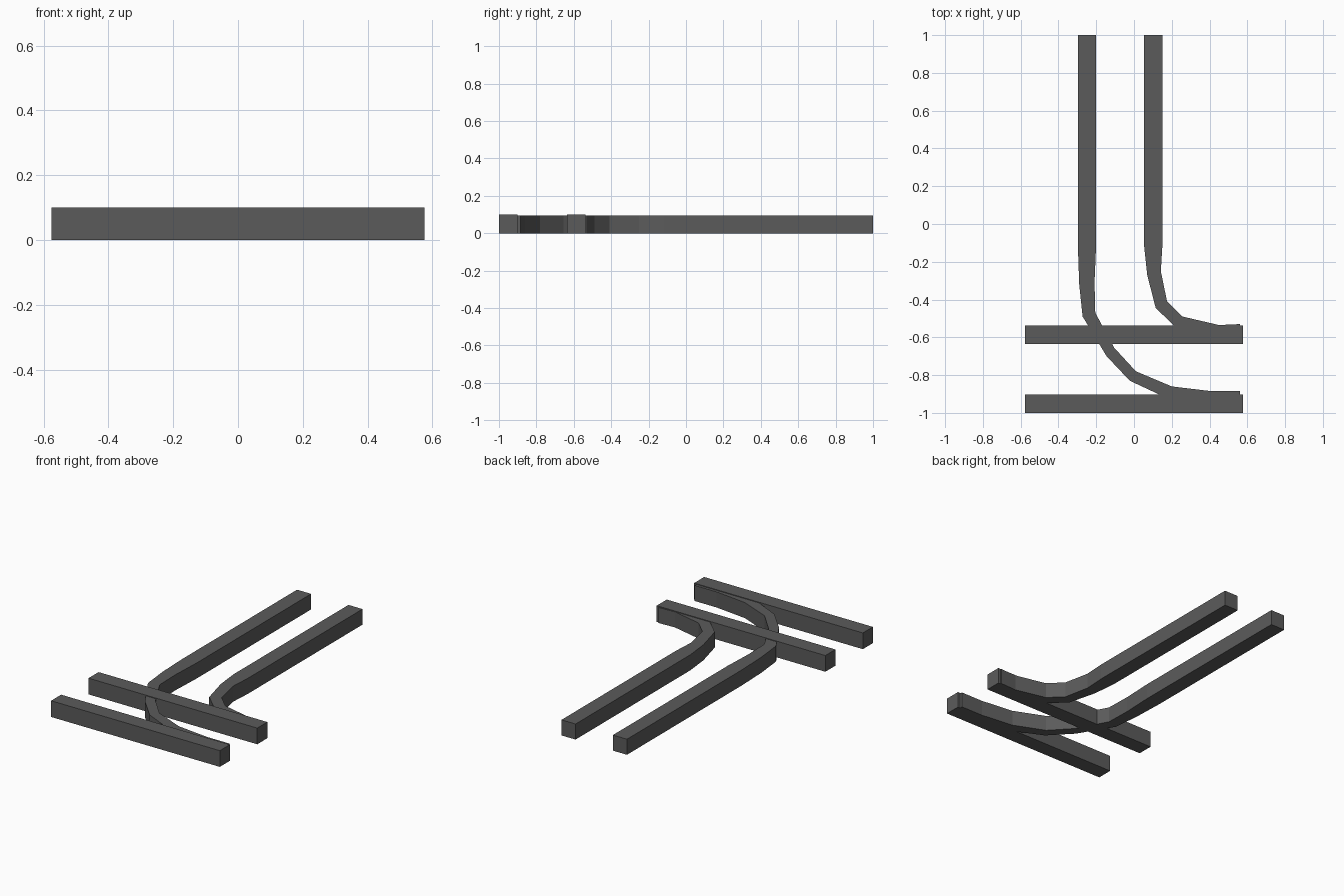
import bpy, bmesh

if "Cube" in bpy.data.objects:
    bpy.data.objects.remove(bpy.data.objects["Cube"])

steel = bpy.data.materials.new("dark_steel")
steel.diffuse_color = (0.105, 0.105, 0.105, 1)
steel.use_nodes = True
steel.node_tree.nodes["Principled BSDF"].inputs["Base Color"].default_value = steel.diffuse_color


def rail(name, left, right, height):
    """Solid bar between two plan-view edge lines."""
    bm = bmesh.new()
    rings = []
    for l, r in zip(left, right):
        rings.append([bm.verts.new((p[0], p[1], z))
                      for p, z in ((l, 0), (r, 0), (r, height), (l, height))])
    for a, b in zip(rings, rings[1:]):
        for i in range(4):
            j = (i + 1) % 4
            bm.faces.new((a[i], a[j], b[j], b[i]))
    bm.faces.new(rings[0])
    bm.faces.new(rings[-1][::-1])
    bmesh.ops.recalc_face_normals(bm, faces=bm.faces)
    me = bpy.data.meshes.new(name)
    bm.to_mesh(me)
    bm.free()
    me.materials.append(steel)
    ob = bpy.data.objects.new(name, me)
    bpy.context.collection.objects.link(ob)


# straight through rails
for name, y in (("straight_rail_front", -1.0), ("straight_rail_back", -0.635)):
    rail(name, [(-0.576, y), (0.576, y)],
         [(-0.576, y + 0.098), (0.576, y + 0.098)], 0.1)

# long branch rail, crossing the back straight rail
rail("branch_rail_outer",
     [(-0.297, 1), (-0.297, -0.12), (-0.29, -0.32), (-0.272, -0.49),
      (-0.145, -0.70), (-0.022, -0.83), (0.16, -0.915), (0.38, -0.975), (0.56, -0.98)],
     [(-0.201, 1), (-0.201, -0.12), (-0.209, -0.31), (-0.205, -0.47),
      (-0.105, -0.655), (0.01, -0.78), (0.20, -0.86), (0.41, -0.885), (0.56, -0.885)],
     0.096)

# short branch rail, merging into the back straight rail
rail("branch_rail_inner",
     [(0.054, 1), (0.054, -0.12), (0.07, -0.27), (0.115, -0.445),
      (0.225, -0.55), (0.43, -0.615), (0.56, -0.625)],
     [(0.150, 1), (0.150, -0.12), (0.142, -0.25), (0.175, -0.41),
      (0.257, -0.49), (0.45, -0.535), (0.56, -0.53)],
     0.096)
